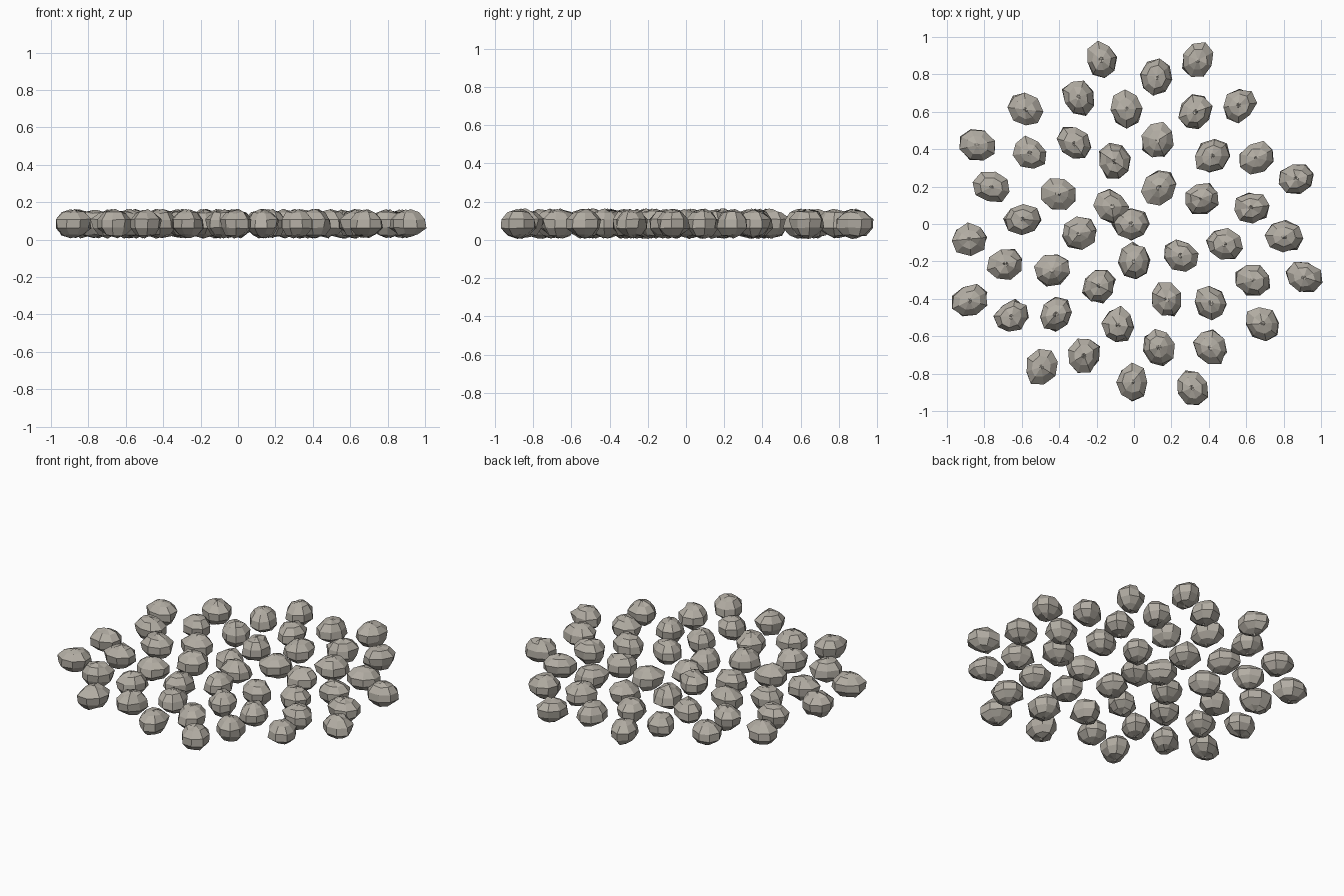
import bpy
import bmesh
import math
import random
from mathutils import Matrix, Vector

cube = bpy.data.objects.get("Cube")
if cube:
    bpy.data.objects.remove(cube, do_unlink=True)

random.seed(7)

STONES = 48
GOLDEN_ANGLE = math.pi * (3 - math.sqrt(5))
SPACING = 0.141
CENTRE = Vector((-0.015, 0, 0.085))
HALF_SIZE = Vector((0.102, 0.087, 0.073))  # outward, sideways, up
SEGMENTS = 8
LATITUDES = (-82, -54, -18, 18, 54, 82)

# One warm grey for every pebble
grey = bpy.data.materials.new("warm_grey_stone")
grey.use_nodes = True
colour = (0.45, 0.42, 0.37, 1)
grey.diffuse_color = colour
bsdf = grey.node_tree.nodes["Principled BSDF"]
bsdf.inputs["Base Color"].default_value = colour
bsdf.inputs["Roughness"].default_value = 0.9


def rough_point(latitude, longitude):
    """Point on the pebble, pushed in or out by a random amount."""
    flat = math.cos(latitude)
    point = Vector((flat * math.cos(longitude),
                    flat * math.sin(longitude),
                    math.sin(latitude)))
    return point * HALF_SIZE * random.uniform(0.9, 1.1)


def add_stone(name, location, turn):
    """Flat-faced pebble of jittered rings closed by a fan at each end."""
    bm = bmesh.new()
    rings = []
    for degrees in LATITUDES:
        rings.append([
            bm.verts.new(rough_point(math.radians(degrees), math.tau * s / SEGMENTS))
            for s in range(SEGMENTS)])
    bottom = bm.verts.new((0, 0, -HALF_SIZE.z))
    top = bm.verts.new((0, 0, HALF_SIZE.z))

    for s in range(SEGMENTS):
        n = (s + 1) % SEGMENTS
        for low, high in zip(rings, rings[1:]):
            bm.faces.new((low[s], low[n], high[n], high[s]))
        bm.faces.new((bottom, rings[0][n], rings[0][s]))
        bm.faces.new((top, rings[-1][s], rings[-1][n]))
    bmesh.ops.recalc_face_normals(bm, faces=bm.faces)

    mesh = bpy.data.meshes.new(name)
    bm.to_mesh(mesh)
    bm.free()
    mesh.materials.append(grey)
    stone = bpy.data.objects.new(name, mesh)
    stone.matrix_world = Matrix.Translation(location) @ Matrix.Rotation(turn, 4, "Z")
    bpy.context.collection.objects.link(stone)


# Pebbles laid in a sunflower spiral, each pointing outward
for i in range(STONES):
    angle = i * GOLDEN_ANGLE
    radius = SPACING * math.sqrt(i)
    spot = Vector((radius * math.cos(angle), radius * math.sin(angle), 0))
    add_stone(f"stone_{i + 1:02d}", CENTRE + spot, angle)
